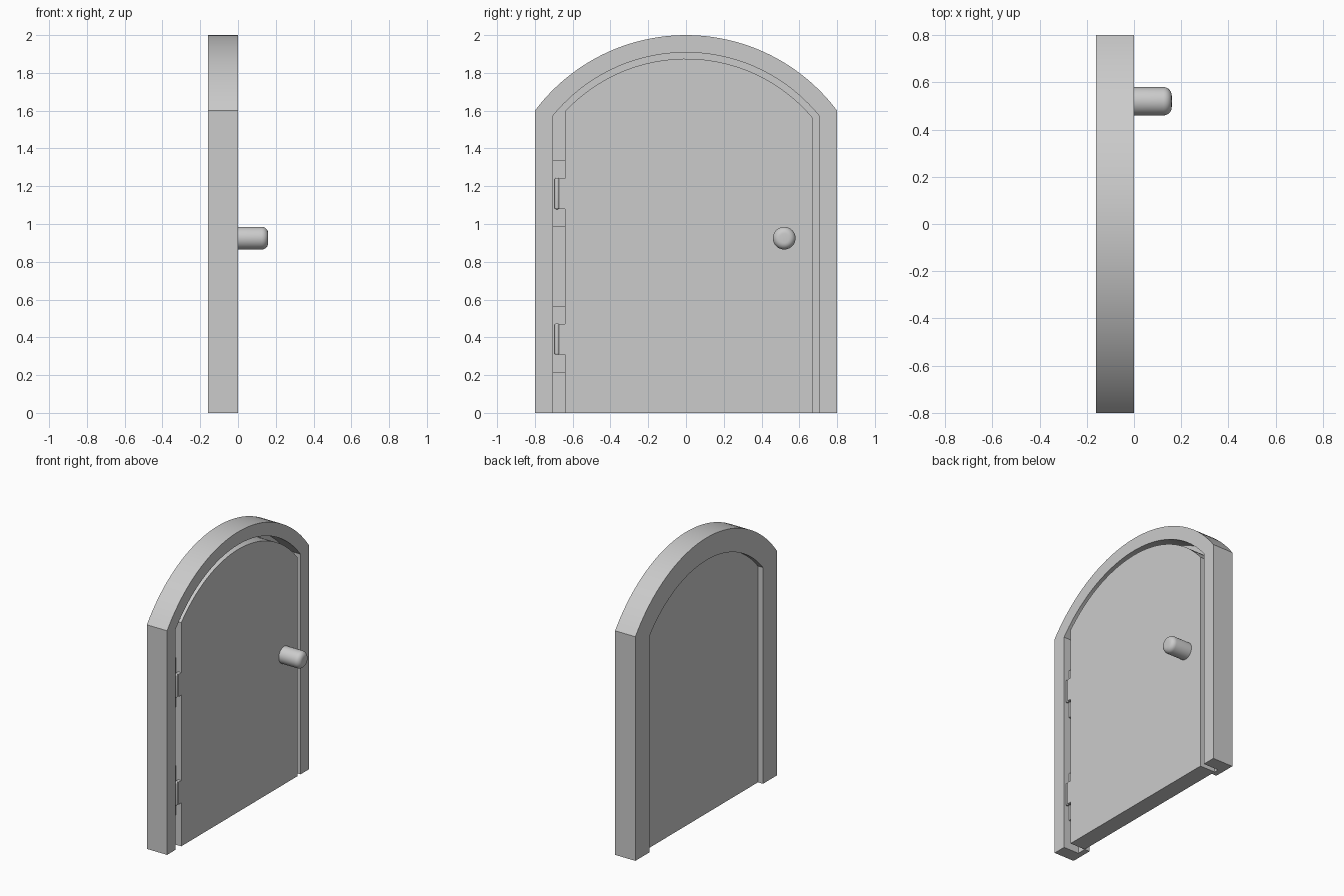
import bpy
import bmesh
import math

if "Cube" in bpy.data.objects:
    bpy.data.objects.remove(bpy.data.objects["Cube"], do_unlink=True)

grey = bpy.data.materials.new("plain grey")
COLOUR = (0.6, 0.6, 0.6, 1)
grey.diffuse_color = COLOUR
grey.use_nodes = True
grey.node_tree.nodes["Principled BSDF"].inputs["Base Color"].default_value = COLOUR

ARC_CENTRE = 1.0
STEPS = 40
DEPTH = 0.16
LIP = -0.12       # plane where the door meets the frame's back lip


def finish(name, bm):
    bmesh.ops.recalc_face_normals(bm, faces=bm.faces)
    mesh = bpy.data.meshes.new(name)
    bm.to_mesh(mesh)
    bm.free()
    obj = bpy.data.objects.new(name, mesh)
    bpy.context.collection.objects.link(obj)
    mesh.materials.append(grey)
    bpy.ops.object.select_all(action='DESELECT')
    bpy.context.view_layer.objects.active = obj
    obj.select_set(True)
    bpy.ops.object.shade_smooth_by_angle(angle=math.radians(30))
    return obj


def arch(left, right, radius):
    """Open outline in (y, z): up one side, over the arc, down the other."""
    a, b = math.asin(left / radius), math.asin(right / radius)
    points = [(left, 0)]
    for i in range(STEPS + 1):
        t = a + (b - a) * i / STEPS
        points.append((radius * math.sin(t), ARC_CENTRE + radius * math.cos(t)))
    return points + [(right, 0)]


def box(name, x, y, z):
    bm = bmesh.new()
    bmesh.ops.create_cube(bm, size=1)
    for v in bm.verts:
        v.co = [lo + (c + 0.5) * (hi - lo) for c, (lo, hi) in zip(v.co, (x, y, z))]
    return finish(name, bm)


def peg(name, radius, length, round_rings, round_size):
    """Upright cylinder from z = 0 with rounded rims."""
    bm = bmesh.new()
    bmesh.ops.create_cone(bm, cap_ends=True, segments=32, radius1=radius,
                          radius2=radius, depth=length)
    bmesh.ops.translate(bm, verts=bm.verts, vec=(0, 0, length / 2))
    rims = [e for e in bm.edges
            if abs(e.verts[0].co.z - e.verts[1].co.z) < 1e-5
            and e.verts[0].co.z > round_rings]
    bmesh.ops.bevel(bm, geom=rims, offset=round_size, segments=6,
                    profile=0.5, affect='EDGES')
    return finish(name, bm)


# Frame: stepped section carried round the arch (half width, radius, x)
section = [(0.8, 1.0, 0), (0.8, 1.0, -DEPTH), (0.64, 0.84, -DEPTH),
           (0.64, 0.84, LIP), (0.705, 0.908, LIP), (0.705, 0.908, 0)]
bm = bmesh.new()
rails = [[bm.verts.new((x, y, z)) for y, z in arch(-w, w, r)] for w, r, x in section]
for i, rail in enumerate(rails):
    following = rails[(i + 1) % len(rails)]
    for j in range(len(rail) - 1):
        bm.faces.new((rail[j], rail[j + 1], following[j + 1], following[j]))
for end in (0, -1):
    bm.faces.new([rail[end] for rail in rails])
finish("door_frame", bm)

# Door leaf
bm = bmesh.new()
face = bm.faces.new([bm.verts.new((0, y, z)) for y, z in arch(-0.64, 0.67, 0.875)])
new = bmesh.ops.extrude_face_region(bm, geom=[face])["geom"]
bmesh.ops.translate(bm, verts=[g for g in new if isinstance(g, bmesh.types.BMVert)],
                    vec=(LIP, 0, 0))
finish("door_leaf", bm)

# Hinges: frame block, door tab and barrel
for label, z in (("lower", 0.39), ("upper", 1.16)):
    box(label + "_hinge_block", (LIP, -0.04), (-0.705, -0.64), (z - 0.175, z + 0.175))
    box(label + "_hinge_tab", (-0.025, 0), (-0.672, -0.64), (z - 0.08, z + 0.08))
    barrel = peg(label + "_hinge_barrel", 0.0125, 0.165, -1, 0.008)
    barrel.location = (-0.0125, -0.683, z - 0.082)

# Handle
knob = peg("door_knob", 0.06, DEPTH, 0.01, 0.035)
knob.rotation_euler = (0, math.pi / 2, 0)
knob.location = (0, 0.52, 0.925)
